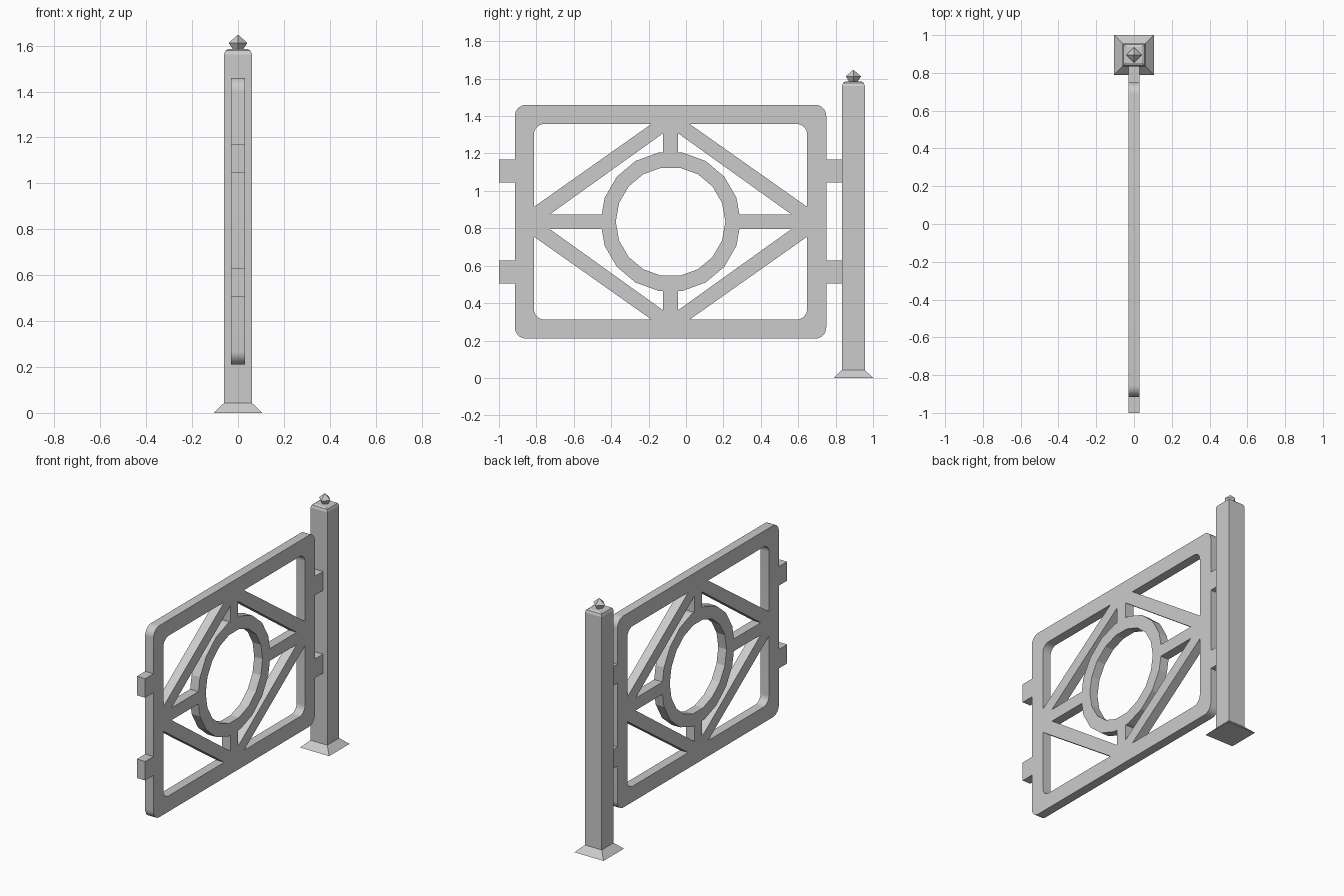
import bpy, bmesh
from math import sin, cos, pi, radians

if "Cube" in bpy.data.objects:
    bpy.data.objects.remove(bpy.data.objects["Cube"])

CY, CZ = -0.0825, 0.835      # centre of the gate panel
T = 0.03                     # half thickness of the panel
POST_Y = 0.895


def arc(cx, cy, r, a0, a1, n):
    return [(cx + r * cos(radians(a0 + (a1 - a0) * i / n)),
             cy + r * sin(radians(a0 + (a1 - a0) * i / n))) for i in range(n + 1)]


def rounded_rect(w, h, r):
    pts = []
    for i, (sx, sy) in enumerate([(1, 1), (-1, 1), (-1, -1), (1, -1)]):
        pts += arc(sx * (w - r), sy * (h - r), r, 90 * i, 90 * i + 90, 8)
    return pts


def ring_points(r, ks):
    return [(r * cos(k * pi / 9), r * sin(k * pi / 9)) for k in ks]


def panel(name, loops):
    # filled 2D outline with holes, stood up in the YZ plane
    cu = bpy.data.curves.new(name, 'CURVE')
    cu.dimensions = '2D'
    cu.fill_mode = 'BOTH'
    cu.extrude = T
    for pts in loops:
        sp = cu.splines.new('POLY')
        sp.points.add(len(pts) - 1)
        for p, (a, b) in zip(sp.points, pts):
            p.co = (a, b, 0, 1)
        sp.use_cyclic_u = True
    ob = bpy.data.objects.new(name, cu)
    bpy.context.collection.objects.link(ob)
    ob.rotation_euler = (pi / 2, 0, pi / 2)
    ob.location = (0, CY, CZ)
    bpy.ops.object.select_all(action='DESELECT')
    ob.select_set(True)
    bpy.context.view_layer.objects.active = ob
    bpy.ops.object.convert(target='MESH')
    ob = bpy.context.object
    bm = bmesh.new()
    bm.from_mesh(ob.data)
    bmesh.ops.remove_doubles(bm, verts=bm.verts, dist=1e-5)
    bmesh.ops.recalc_face_normals(bm, faces=bm.faces)
    bm.to_mesh(ob.data)
    bm.free()
    bpy.ops.object.shade_smooth_by_angle(angle=radians(15))


def stack(name, sections, turn=pi / 4):
    # square sections (z, half size) joined into one solid on the post axis
    k = 2 ** 0.5 if turn else 1
    bm = bmesh.new()
    rings = [[bm.verts.new((k * h * cos(turn + i * pi / 2),
                            k * h * sin(turn + i * pi / 2), z)) for i in range(4)]
             for z, h in sections]
    for lo, hi in zip(rings, rings[1:]):
        for i in range(4):
            j = (i + 1) % 4
            bm.faces.new((lo[i], lo[j], hi[j], hi[i]))
    bm.faces.new(rings[0][::-1])
    bm.faces.new(rings[-1])
    bmesh.ops.remove_doubles(bm, verts=bm.verts, dist=1e-5)
    bmesh.ops.recalc_face_normals(bm, faces=bm.faces)
    me = bpy.data.meshes.new(name)
    bm.to_mesh(me)
    bm.free()
    ob = bpy.data.objects.new(name, me)
    ob.location.y = POST_Y
    bpy.context.collection.objects.link(ob)


# Gate panel: frame, ring, spokes and diagonal braces cut as one sheet
corner_hole = [(0.73, 0.08)] + arc(0.675, 0.4675, 0.055, 0, 90, 8) + [(0.1025, 0.5225)]
brace_hole = ([(0.645, 0.04), (0.04, 0.473), (0.04, 0.3693)]
              + ring_points(0.375, (4, 3, 2, 1)) + [(0.368, 0.04)])
loops = [rounded_rect(0.8325, 0.625, 0.06), ring_points(0.293, range(18))]
for sx in (-1, 1):
    for sy in (-1, 1):
        for hole in (corner_hole, brace_hole):
            loops.append([(sx * a, sy * b) for a, b in hole])
panel("gate_panel", loops)

# Hinge and latch lugs on both sides
for side, y in (("outer", -0.9575), ("post", 0.7925)):
    for level, z in (("lower", 0.567), ("upper", 1.107)):
        bpy.ops.mesh.primitive_cube_add(size=1, location=(0, y, z))
        ob = bpy.context.object
        ob.name = f"{side}_{level}_lug"
        ob.scale = (2 * T, 0.085, 0.124)

# Post with flared foot, softened top and pointed finial
stack("post_foot", [(0, 0.105), (0.043, 0.061)])
stack("post", [(0.043, 0.061), (1.562, 0.061), (1.578, 0.055), (1.585, 0.043)])
stack("post_finial", [(1.583, 0.022), (1.612, 0.041), (1.648, 0)], turn=0)
